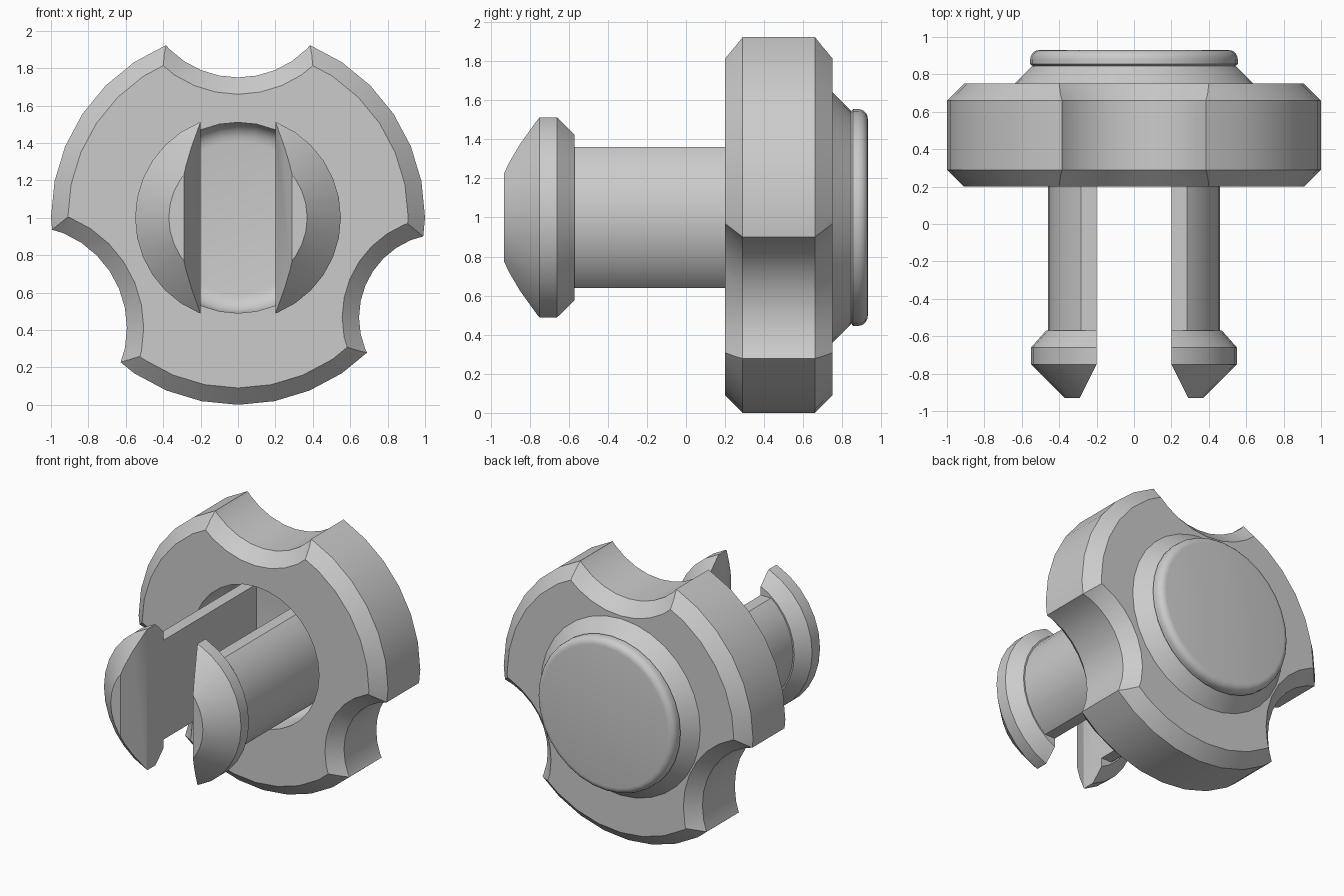
import bpy, bmesh, math
from mathutils import Vector

cube = bpy.data.objects.get("Cube")
if cube:
    bpy.data.objects.remove(cube)

AXIS = Vector((0, 0, 1))          # all turned parts share a y-directed axis

grey = bpy.data.materials.new("plain_grey")
grey.use_nodes = True
colour = (0.6, 0.6, 0.6, 1)
grey.diffuse_color = colour
grey.node_tree.nodes["Principled BSDF"].inputs["Base Color"].default_value = colour


def turned(profile, centre=AXIS, segments=32):
    """Solid of revolution about y from (radius, y) points, capped at both ends."""
    bm = bmesh.new()
    rings = []
    for r, y in profile:
        rings.append([bm.verts.new(centre + Vector((r * math.cos(a), y, r * math.sin(a))))
                      for a in (math.tau * i / segments for i in range(segments))])
    for a, b in zip(rings, rings[1:]):
        for i in range(segments):
            j = (i + 1) % segments
            bm.faces.new((a[i], a[j], b[j], b[i]))
    bm.faces.new(rings[0])
    bm.faces.new(rings[-1])
    bmesh.ops.recalc_face_normals(bm, faces=bm.faces)
    return bm


def slice_off(bm, point, normal):
    """Remove everything on the normal side of a plane and close the cut."""
    geom = bm.verts[:] + bm.edges[:] + bm.faces[:]
    bmesh.ops.bisect_plane(bm, geom=geom, plane_co=point, plane_no=normal,
                           clear_outer=True)
    bmesh.ops.holes_fill(bm, edges=[e for e in bm.edges if e.is_boundary], sides=0)
    bmesh.ops.recalc_face_normals(bm, faces=bm.faces)


def make(name, bm):
    mesh = bpy.data.meshes.new(name)
    bm.to_mesh(mesh)
    bm.free()
    mesh.materials.append(grey)
    obj = bpy.data.objects.new(name, mesh)
    bpy.context.collection.objects.link(obj)
    return obj


def activate(obj):
    bpy.ops.object.select_all(action='DESELECT')
    obj.select_set(True)
    bpy.context.view_layer.objects.active = obj


def smooth(obj):
    activate(obj)
    bpy.ops.object.shade_smooth_by_angle(angle=math.radians(28))


def fillet(r, y, size, start, end, steps=5):
    """Quarter-round profile points about (r, y), angles in degrees."""
    return [(r + size * math.cos(a), y + size * math.sin(a))
            for a in (math.radians(start + (end - start) * i / steps)
                      for i in range(steps + 1))]


# Chamfered disc with a round socket in its front
disc = make("disc", turned(
    fillet(0.41, 0.4, 0.1, 90, 0)
    + [(0.51, 0.2), (0.91, 0.2), (1, 0.29), (1, 0.66), (0.91, 0.75)]))

# Three finger notches with flared mouths: x, z, radius
for x, z, r in ((0, 2.27, 0.52), (1.094, 0.467, 0.447), (-1.143, 0.41, 0.549)):
    flare = r + 0.14
    cutter = make("notch_cutter", turned(
        [(flare, 0.15), (r, 0.29), (r, 0.66), (flare, 0.8)], Vector((x, 0, z))))
    cutter.hide_render = True
    mod = disc.modifiers.new("notch", 'BOOLEAN')
    mod.operation = 'DIFFERENCE'
    mod.solver = 'EXACT'
    mod.object = cutter
    activate(disc)
    bpy.ops.object.modifier_apply(modifier=mod.name)
    bpy.data.objects.remove(cutter)
smooth(disc)

# Sloped collar and rounded cap on the back
smooth(make("back_collar", turned([(0.65, 0.74), (0.545, 0.845)])))
smooth(make("back_cap", turned(
    [(0.53, 0.835), (0.555, 0.855)] + fillet(0.505, 0.88, 0.05, 0, 90))))

# Pair of prongs: flat-topped stems
stem = turned([(0.46, -0.6), (0.46, 0.52)])
slice_off(stem, (0.2, 0, 0), (-1, 0, 0))
for side in (1, -1):
    slice_off(stem, (0, 0, 1 + side * 0.36), (0, 0, side))
stems = make("prong_stems", stem)

# Barbed heads, with the inner side bevelled towards the tip
head = turned([(0.47, -0.57), (0.55, -0.66), (0.55, -0.75), (0.37, -0.93)])
slice_off(head, (0.2, 0, 0), (-1, 0, 0))
slice_off(head, (0.2, -0.75, 0), (-0.18, -0.09, 0))
heads = make("prong_heads", head)

for obj in (stems, heads):
    mod = obj.modifiers.new("mirror", 'MIRROR')
    mod.use_axis[0] = True
    activate(obj)
    bpy.ops.object.modifier_apply(modifier=mod.name)
    smooth(obj)
